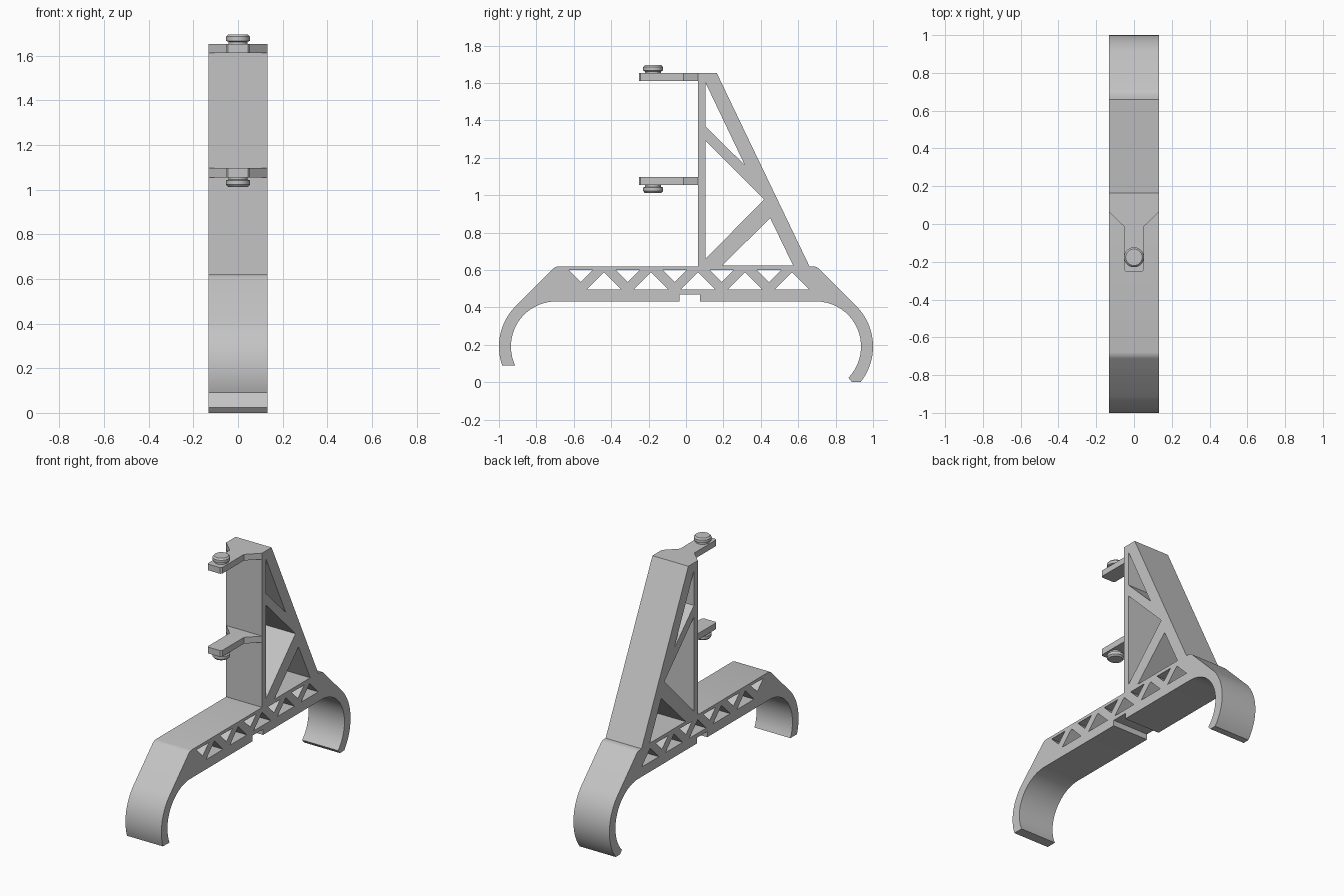
import bpy, bmesh, math
from mathutils import Vector

cube = bpy.data.objects.get("Cube")
if cube:
    bpy.data.objects.remove(cube, do_unlink=True)

grey = bpy.data.materials.new("plain grey")
grey.use_nodes = True
COLOR = (0.55, 0.55, 0.55, 1)
grey.diffuse_color = COLOR
grey.node_tree.nodes["Principled BSDF"].inputs["Base Color"].default_value = COLOR

HALF = 0.133   # half the width of the stand


def finish(name, bm):
    bmesh.ops.recalc_face_normals(bm, faces=bm.faces)
    mesh = bpy.data.meshes.new(name)
    bm.to_mesh(mesh)
    bm.free()
    obj = bpy.data.objects.new(name, mesh)
    bpy.context.collection.objects.link(obj)
    mesh.materials.append(grey)
    bpy.ops.object.select_all(action='DESELECT')
    obj.select_set(True)
    bpy.context.view_layer.objects.active = obj
    bpy.ops.object.shade_smooth_by_angle(angle=math.radians(25))
    return obj


def extrude_loops(name, loops, place, offset):
    """Fill an outline with its holes and extrude it."""
    bm = bmesh.new()
    for loop in loops:
        vs = [bm.verts.new(place(*p)) for p in loop]
        for a, b in zip(vs, vs[1:] + vs[:1]):
            bm.edges.new((a, b))
    bmesh.ops.triangle_fill(bm, use_beauty=True, use_dissolve=False, edges=bm.edges[:])
    out = bmesh.ops.extrude_face_region(bm, geom=bm.faces[:], use_keep_orig=True)
    moved = [g for g in out["geom"] if isinstance(g, bmesh.types.BMVert)]
    bmesh.ops.translate(bm, verts=moved, vec=Vector(offset))
    return finish(name, bm)


def arc(cy, cz, r, start, end, steps=20):
    angles = [math.radians(start + (end - start) * i / steps) for i in range(steps + 1)]
    return [(cy + r * math.cos(a), cz + r * math.sin(a)) for a in angles]


# Side profile: hooked base with the upright in one outline
HY, HZ, INNER, OUTER = 0.695, 0.191, 0.241, 0.305
outline = (
    [(-0.68, 0.62), (-0.698, 0.616), (-0.712, 0.606)]
    + arc(-HY, HZ, OUTER, 135, 199.3)
    + arc(-HY, HZ, INNER, 204.8, 90)
    + [(-0.035, 0.432), (-0.035, 0.47), (0.075, 0.47), (0.075, 0.432)]
    + arc(HY, HZ, INNER, 90, -44)
    + [(0.888, 0)]
    + arc(HY, HZ, OUTER, -38.7, 45)
    + [(0.712, 0.606), (0.698, 0.616), (0.68, 0.62), (0.66, 0.62)]
    + [(0.165, 1.652), (0.065, 1.652), (0.065, 0.62)]
)

# Truss openings in the upright
holes = [
    [(0.105, 1.60), (0.315, 1.16), (0.105, 1.367)],
    [(0.105, 1.29), (0.418, 0.978), (0.105, 0.66)],
    [(0.45, 0.878), (0.573, 0.624), (0.194, 0.624)],
]
# Alternating triangular openings in the base
for k in range(5):
    down, up = -0.563 + 0.2515 * k, -0.438 + 0.2515 * k
    holes.append([(down - 0.065, 0.6), (down + 0.065, 0.6), (down, 0.535)])
    holes.append([(up - 0.091, 0.497), (up + 0.091, 0.497), (up, 0.588)])

extrude_loops("stand_frame", [outline] + holes,
              lambda y, z: (-HALF, y, z), (2 * HALF, 0, 0))

# Bracket arms with a tapered root
half_arm = [(HALF, 0.065), (0.053, -0.013), (0.053, -0.242), (0.044, -0.252)]
arm = half_arm + [(-x, y) for x, y in reversed(half_arm)]


def peg(name, z, direction):
    """Lathed button: narrow neck, wide head, chamfered rim."""
    rings = [(0.043, -0.004), (0.043, 0.01), (0.053, 0.014),
             (0.053, 0.033), (0.044, 0.043)]
    n = 32
    bm = bmesh.new()
    rows = []
    for r, h in rings:
        rows.append([bm.verts.new((r * math.cos(math.tau * i / n),
                                   -0.176 + r * math.sin(math.tau * i / n),
                                   z + direction * h)) for i in range(n)])
    for low, high in zip(rows, rows[1:]):
        for i in range(n):
            j = (i + 1) % n
            bm.faces.new((low[i], low[j], high[j], high[i]))
    bm.faces.new(rows[0])
    bm.faces.new(rows[-1])
    finish(name, bm)


for label, bottom, top, direction in (("upper", 1.611, 1.652, 1), ("lower", 1.055, 1.097, -1)):
    extrude_loops(label + "_arm", [arm],
                  lambda x, y: (x, y, bottom), (0, 0, top - bottom))
    peg(label + "_peg", top if direction > 0 else bottom, direction)
